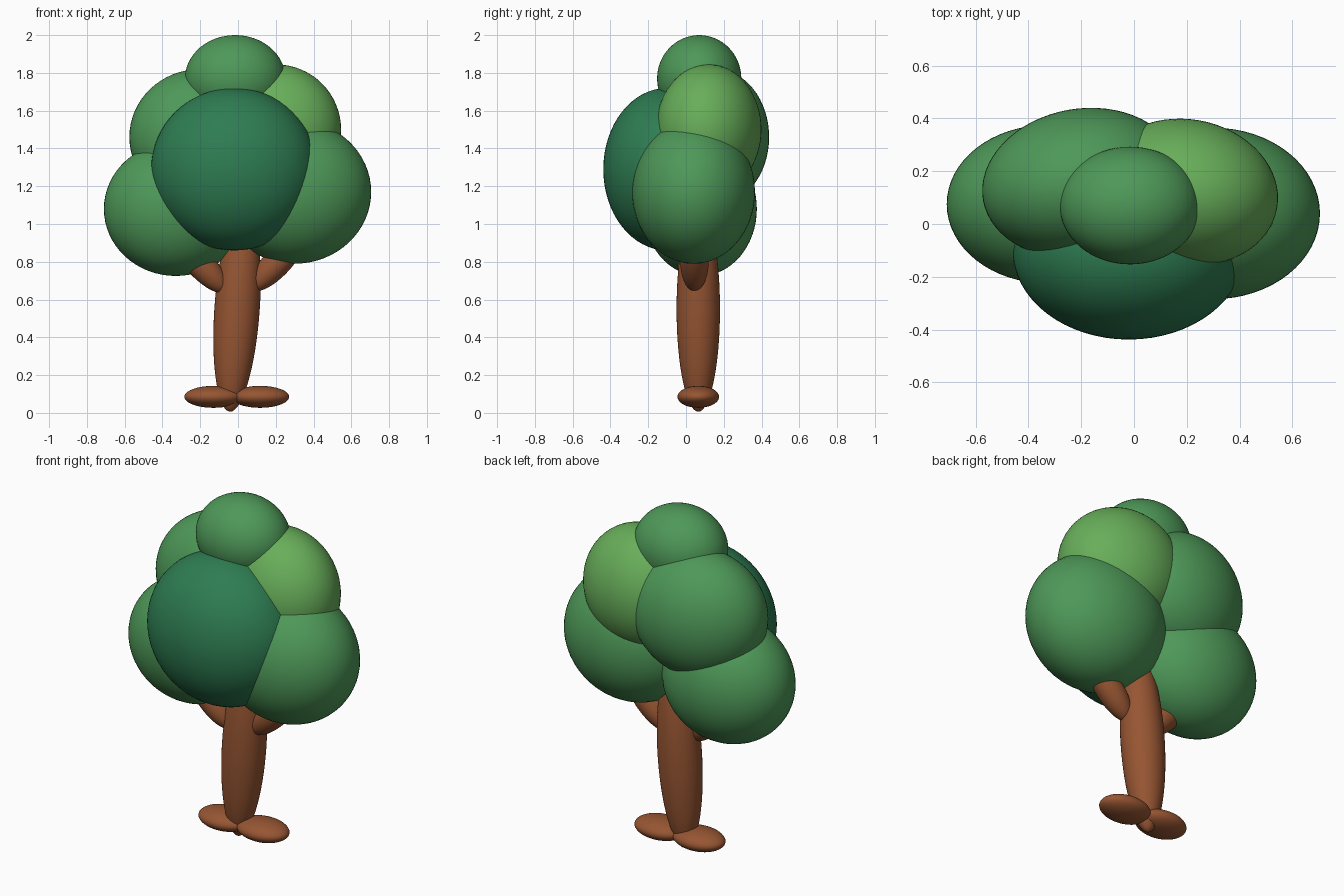
import bpy
from math import radians

cube = bpy.data.objects.get("Cube")
if cube:
    bpy.data.objects.remove(cube, do_unlink=True)


def make_material(name, rgb):
    mat = bpy.data.materials.new(name)
    mat.use_nodes = True
    color = (*rgb, 1)
    mat.diffuse_color = color
    bsdf = next(n for n in mat.node_tree.nodes if n.type == 'BSDF_PRINCIPLED')
    bsdf.inputs["Base Color"].default_value = color
    bsdf.inputs["Roughness"].default_value = 0.8
    return mat


bark = make_material("bark_brown", (0.305, 0.091, 0.032))
leaf = make_material("leaf_green", (0.076, 0.314, 0.098))
dark_leaf = make_material("dark_leaf_green", (0.027, 0.202, 0.084))
light_leaf = make_material("light_leaf_green", (0.138, 0.423, 0.102))


def blob(name, mat, center, radii, tilt=0, turn=0):
    """Smooth ellipsoid; tilt leans it towards +x, turn spins it about z."""
    bpy.ops.mesh.primitive_uv_sphere_add(
        segments=64, ring_count=32, radius=1, location=center,
        rotation=(0, radians(tilt), radians(turn)))
    obj = bpy.context.object
    obj.name = name
    obj.scale = radii
    obj.data.materials.append(mat)
    bpy.ops.object.shade_smooth()
    return obj


# Trunk: a long, slightly leaning ellipsoid
blob("trunk", bark, (-0.005, 0.065, 0.55), (0.12, 0.115, 0.545), tilt=4)

# Branches spreading up into the crown
blob("right_branch", bark, (-0.20, 0.03, 0.79), (0.075, 0.075, 0.2), tilt=-43)
blob("left_branch", bark, (0.21, 0.045, 0.80), (0.075, 0.075, 0.2), tilt=43)

# Flat root lobes
for name, x in (("right_root", -0.13), ("left_root", 0.117)):
    blob(name, bark, (x, 0.065, 0.085), (0.154, 0.11, 0.058))

# Foliage clumps
blob("lower_right_foliage", leaf, (-0.33, 0.075, 1.08), (0.38, 0.30, 0.355))
blob("lower_left_foliage", leaf, (0.30, 0.04, 1.17), (0.405, 0.325, 0.38))
blob("upper_right_foliage", leaf, (-0.20, 0.155, 1.46), (0.378, 0.282, 0.36), turn=10)
blob("upper_left_foliage", light_leaf, (0.20, 0.12, 1.50), (0.348, 0.277, 0.345), turn=-10)
blob("front_foliage", dark_leaf, (-0.02, -0.10, 1.29), (0.44, 0.338, 0.43))
blob("top_foliage", leaf, (-0.015, 0.07, 1.77), (0.266, 0.223, 0.23))
